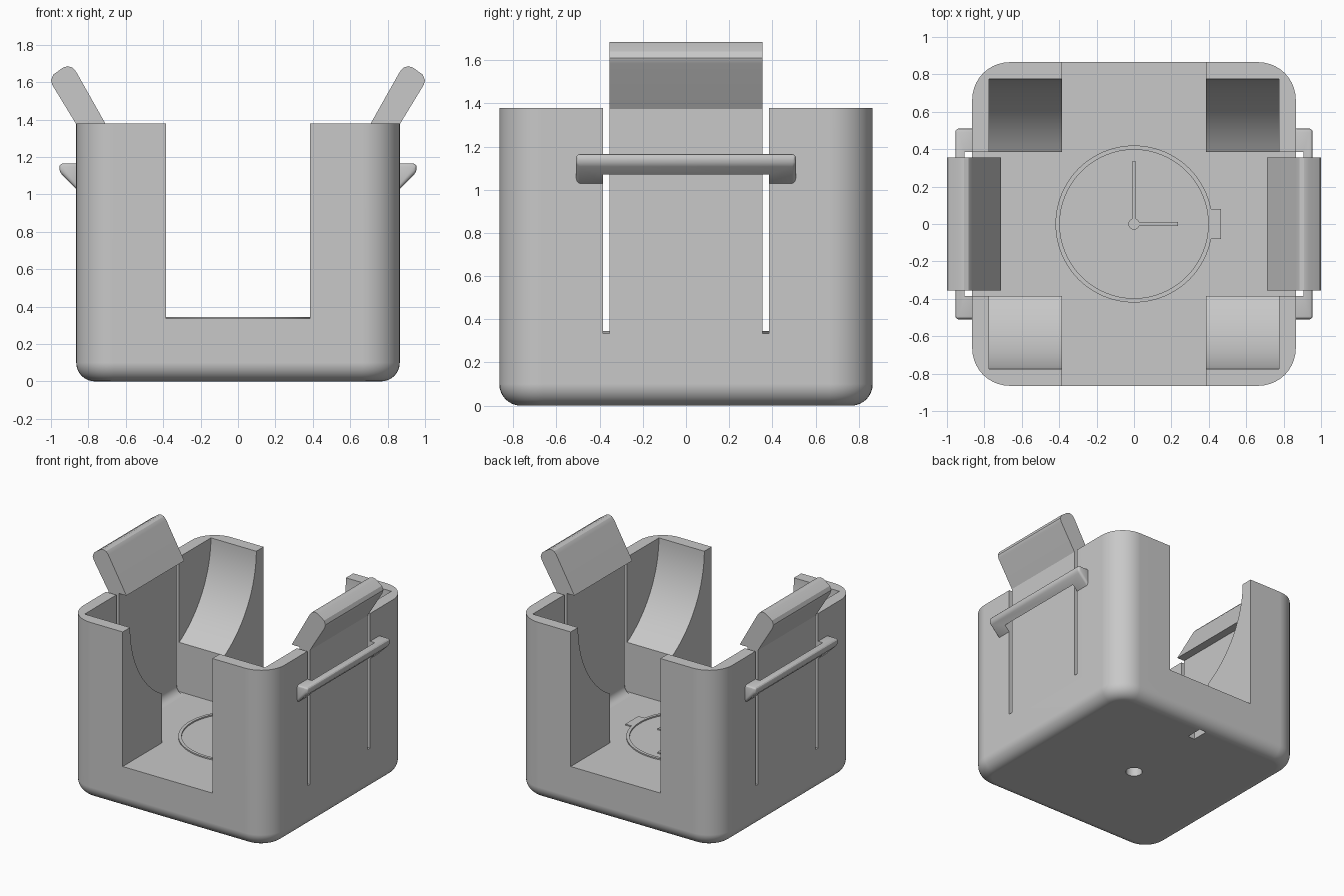
import bpy, bmesh
from math import sin, cos, pi

cube = bpy.data.objects.get("Cube")
if cube:
    bpy.data.objects.remove(cube, do_unlink=True)

grey = bpy.data.materials.new("plain_grey")
grey.use_nodes = True
grey.diffuse_color = (0.58, 0.58, 0.58, 1)
grey.node_tree.nodes["Principled BSDF"].inputs["Base Color"].default_value = (0.58, 0.58, 0.58, 1)

HALF, INNER, SLOT = 0.865, 0.775, 0.385
FLOOR, RIM = 0.335, 1.38


def finish(name, bm):
    bmesh.ops.recalc_face_normals(bm, faces=bm.faces[:])
    mesh = bpy.data.meshes.new(name)
    bm.to_mesh(mesh)
    bm.free()
    mesh.materials.append(grey)
    obj = bpy.data.objects.new(name, mesh)
    bpy.context.collection.objects.link(obj)
    return obj


def prism(name, profile, axis, lo, hi):
    """Extrude a closed 2D profile along one axis."""
    place = {"x": lambda a, b, t: (t, a, b),
             "y": lambda a, b, t: (a, t, b),
             "z": lambda a, b, t: (a, b, t)}[axis]
    bm = bmesh.new()
    ends = [[bm.verts.new(place(a, b, t)) for a, b in profile] for t in (lo, hi)]
    for ring in ends:
        bm.faces.new(ring)
    n = len(profile)
    for i in range(n):
        j = (i + 1) % n
        bm.faces.new((ends[0][i], ends[0][j], ends[1][j], ends[1][i]))
    return finish(name, bm)


def box(name, x0, x1, y0, y1, z0, z1):
    return prism(name, [(x0, y0), (x1, y0), (x1, y1), (x0, y1)], "z", z0, z1)


def arc(cx, cy, r, start, end, n):
    return [(cx + r * cos(start + (end - start) * i / n),
             cy + r * sin(start + (end - start) * i / n)) for i in range(n + 1)]


def disc(name, r, z0, z1):
    return prism(name, arc(0, 0, r, 0, 2 * pi, 64)[:-1], "z", z0, z1)


def apply_mod(obj, kind, **settings):
    mod = obj.modifiers.new(kind.lower(), kind)
    for key, value in settings.items():
        setattr(mod, key, value)
    bpy.context.view_layer.objects.active = obj
    bpy.ops.object.modifier_apply(modifier=mod.name)


def cut(obj, cutter):
    apply_mod(obj, "BOOLEAN", operation="DIFFERENCE", solver="EXACT", object=cutter)
    bpy.data.objects.remove(cutter, do_unlink=True)


def smooth(obj):
    bpy.ops.object.select_all(action="DESELECT")
    obj.select_set(True)
    bpy.context.view_layer.objects.active = obj
    bpy.ops.object.shade_smooth_by_angle(angle=0.5)


# Body: block with rounded corners and a rounded bottom edge
corners = []
c = HALF - 0.2
for k, (sx, sy) in enumerate([(1, 1), (-1, 1), (-1, -1), (1, -1)]):
    corners += arc(sx * c, sy * c, 0.2, k * pi / 2, (k + 1) * pi / 2, 10)
body = prism("body", corners, "z", 0, RIM)
bm = bmesh.new()
bm.from_mesh(body.data)
low = [e for e in bm.edges if all(v.co.z < 0.001 for v in e.verts)]
bmesh.ops.bevel(bm, geom=low, offset=0.1, segments=8, profile=0.5, affect="EDGES")
bm.to_mesh(body.data)
bm.free()

# Crossing slots, curved cradle and openings in the underside
cut(body, box("slot_cutter", -SLOT, SLOT, -1, 1, FLOOR, 2))
cut(body, box("side_slot_cutter", -1, 1, -SLOT, SLOT, FLOOR, 2))
bowl = arc(0, RIM + 0.01, INNER, pi, 2 * pi, 48) + [(INNER, 2), (-INNER, 2)]
cut(body, prism("cradle_cutter", bowl, "x", -INNER, INNER))
cut(body, disc("hole_cutter", 0.06, -0.1, 0.2))
cut(body, box("notch_cutter", -0.03, 0.03, 0.65, 0.78, -0.1, 0.1))
smooth(body)
body.modifiers.new("normals", "WEIGHTED_NORMAL").keep_sharp = True

# Spring tabs with flared heads, and guard bars around them
tab_profile = ([(HALF, FLOOR), (HALF, RIM - 0.005), (0.993, 1.585), (1.0, 1.61),
                (0.988, 1.64), (0.935, 1.678), (0.91, 1.685), (0.885, 1.678),
                (0.865, 1.655), (0.71, RIM), (INNER, RIM)]
               + arc(INNER - 0.06, FLOOR + 0.06, 0.06, 0, -pi / 2, 8))
bar_profile = [(0.85, 1.015), (0.955, 1.12), (0.955, 1.165), (0.85, 1.165)]
for side, label in ((1, "left"), (-1, "right")):
    tab = prism(label + "_tab", [(side * x, z) for x, z in tab_profile], "y", -0.355, 0.355)
    smooth(tab)
    tab.modifiers.new("normals", "WEIGHTED_NORMAL").keep_sharp = True
    bar = prism(label + "_guard_bar", [(side * x, z) for x, z in bar_profile], "y", -0.51, 0.51)
    apply_mod(bar, "BEVEL", width=0.018, segments=3)
    x0, x1 = sorted((side * 0.7, side * 0.905))
    cut(bar, box("bar_cutter", x0, x1, -SLOT, SLOT, 0.9, 1.3))
    smooth(bar)

# Raised clock face on the floor
BASE, TOP = FLOOR - 0.01, FLOOR + 0.01
ring = disc("dial_ring", 0.42, BASE, TOP)
cut(ring, disc("ring_cutter", 0.397, 0, 1))
smooth(ring)
smooth(disc("dial_hub", 0.03, BASE, TOP))
box("minute_hand", -0.012, 0.012, 0.02, 0.335, BASE, TOP - 0.001)
box("hour_hand", 0.02, 0.235, -0.012, 0.012, BASE, TOP - 0.001)
box("dial_crown", 0.412, 0.465, -0.08, 0.08, BASE, TOP - 0.001)
